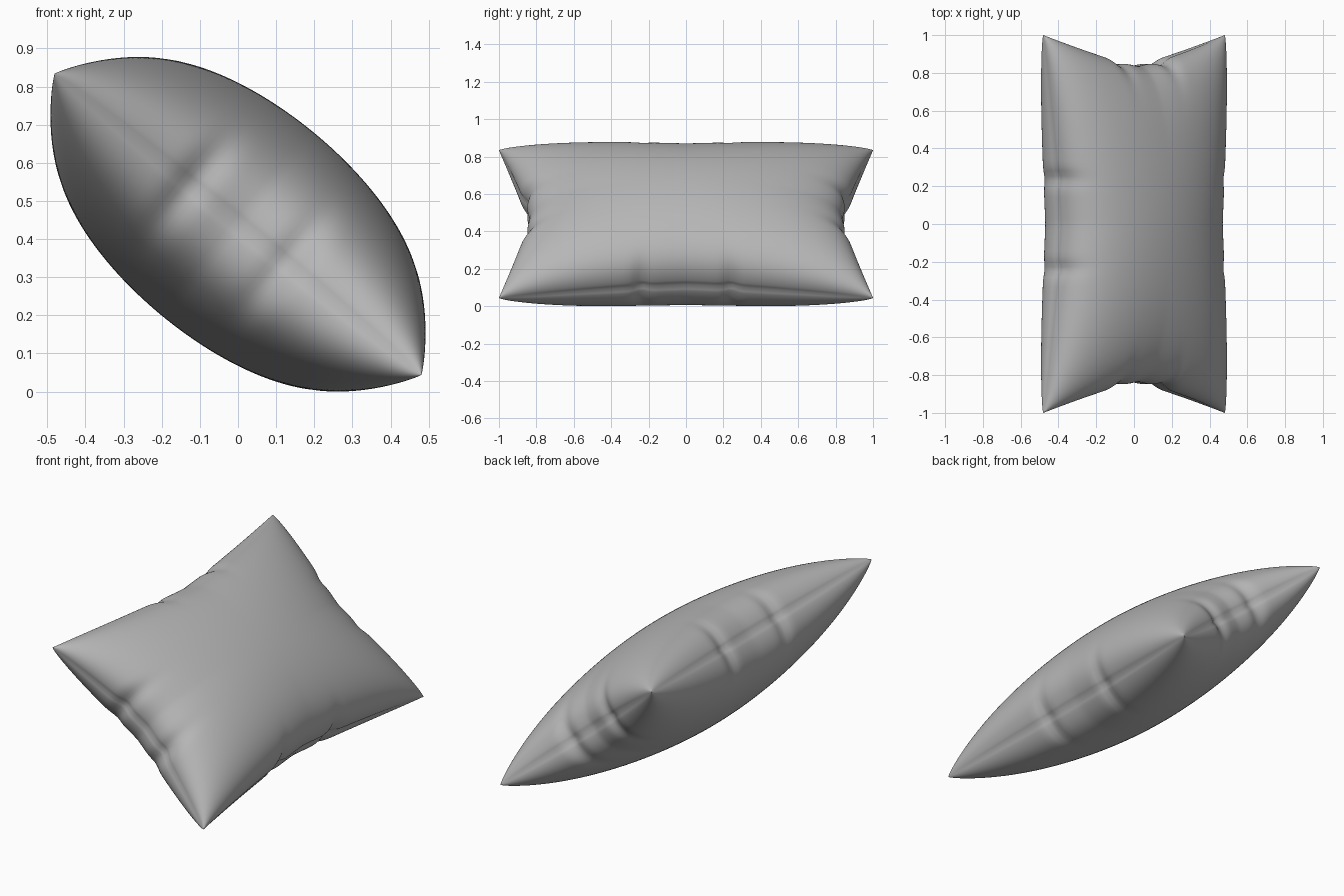
import bpy, bmesh, math
from mathutils import Vector

if "Cube" in bpy.data.objects:
    bpy.data.objects.remove(bpy.data.objects["Cube"])

N = 110                      # grid divisions per side
HALF_U, CORNER_U = 0.52, 0.622   # half width at mid edge / at corners
HALF_V, CORNER_V = 0.837, 1.0    # half length at mid edge / at corners
THICK, PUFF = 0.312, 0.365
SEAM = 0.010                 # depth of the seam crease
TILT = math.radians(39.4)
U_DIR = Vector((math.cos(TILT), 0, -math.sin(TILT)))
N_DIR = Vector((math.sin(TILT), 0, math.cos(TILT)))


def pinch(along, across, pos, width):
    """Strength of the two gathers beside the middle of an edge."""
    return math.exp(-((abs(along) - pos) / width) ** 2) * abs(across) ** 12


def half_size(mid, corner, a):
    """Edge distance: nearly straight lines running out to pointed corners."""
    return mid + (corner - mid) * abs(a) ** 1.25


def cushion_point(a, b, side):
    s, t = math.sin(a * math.pi / 2), math.sin(b * math.pi / 2)
    pu = pinch(t, s, 0.24, 0.04)
    pv = pinch(s, t, 0.26, 0.07)
    # puffed thickness, a little leaner towards the corners
    lean = PUFF + 0.05 * (s * t) ** 2
    w = THICK * max(0.0, (1 - s * s) * (1 - t * t)) ** lean
    w *= 1 - 0.07 * (pu + pv)
    # outline with gathers and a creased seam
    crease = SEAM * math.exp(-w / 0.012)
    u = s * (half_size(HALF_U, CORNER_U, t) - 0.02 * pu - crease * (1 - t * t))
    v = t * (half_size(HALF_V, CORNER_V, s) - 0.025 * pv - crease * (1 - s * s))
    return U_DIR * u + Vector((0, v, 0)) + N_DIR * (w * side)


# Two puffed panels joined along the seam
bm = bmesh.new()
for side in (1, -1):
    rows = [[bm.verts.new(cushion_point(2 * i / N - 1, 2 * j / N - 1, side))
             for j in range(N + 1)] for i in range(N + 1)]
    for i in range(N):
        for j in range(N):
            bm.faces.new((rows[i][j], rows[i + 1][j], rows[i + 1][j + 1], rows[i][j + 1]))
bmesh.ops.remove_doubles(bm, verts=bm.verts, dist=1e-5)
bmesh.ops.recalc_face_normals(bm, faces=bm.faces)

# Rest the cushion on the floor
low = min(v.co.z for v in bm.verts)
bmesh.ops.translate(bm, verts=bm.verts, vec=(0, 0, -low))

mesh = bpy.data.meshes.new("cushion")
bm.to_mesh(mesh)
bm.free()
cushion = bpy.data.objects.new("cushion", mesh)
bpy.context.collection.objects.link(cushion)

# Mid-grey cloth
cloth = bpy.data.materials.new("grey_cloth")
cloth.diffuse_color = (0.47, 0.47, 0.47, 1)
cloth.use_nodes = True
cloth.node_tree.nodes["Principled BSDF"].inputs["Base Color"].default_value = cloth.diffuse_color
mesh.materials.append(cloth)

bpy.context.view_layer.objects.active = cushion
cushion.select_set(True)
bpy.ops.object.shade_smooth_by_angle(angle=math.radians(40))
